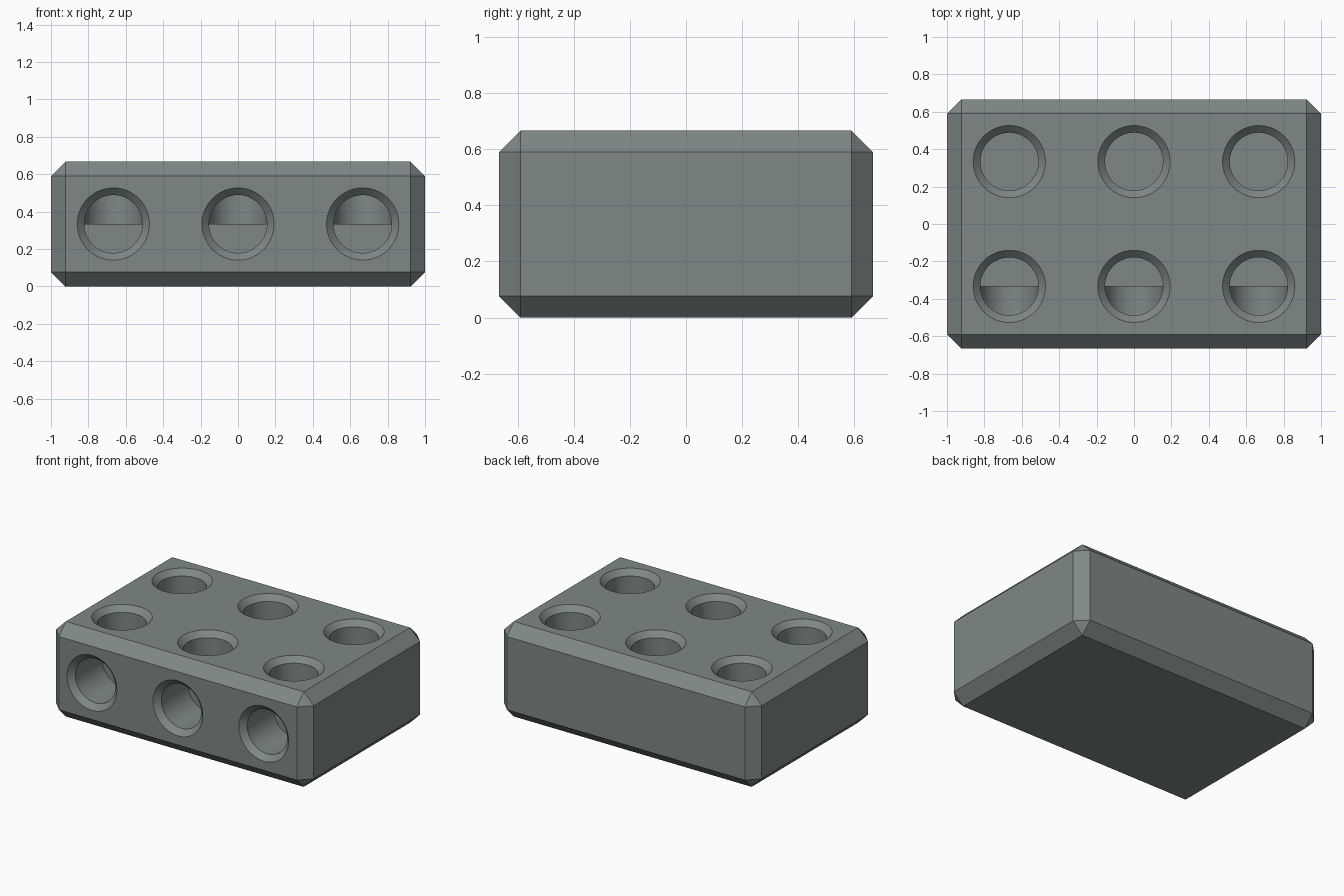
import bpy, bmesh, math
from mathutils import Matrix

if "Cube" in bpy.data.objects:
    bpy.data.objects.remove(bpy.data.objects["Cube"])

U = 1 / 3          # half of one grid cell
BEVEL = 0.077      # outer edge chamfer
R, LIP = 0.155, 0.038  # hole radius and countersink width
SEG = 64

grey = bpy.data.materials.new("slate grey")
grey.diffuse_color = (0.21, 0.245, 0.245, 1)
grey.use_nodes = True
grey.node_tree.nodes["Principled BSDF"].inputs["Base Color"].default_value = grey.diffuse_color


def make_object(name, bm):
    mesh = bpy.data.meshes.new(name)
    bmesh.ops.recalc_face_normals(bm, faces=bm.faces)
    bm.to_mesh(mesh)
    bm.free()
    mesh.materials.append(grey)
    ob = bpy.data.objects.new(name, mesh)
    bpy.context.collection.objects.link(ob)
    return ob


def hole_cutter(name, matrix):
    """Countersunk plug: flat end at the origin, mouth one half cell up."""
    over = 0.02
    profile = [(R, 0), (R, U - LIP), (R + LIP + over, U + over)]
    bm = bmesh.new()
    rings = [[bm.verts.new((r * math.cos(2 * math.pi * i / SEG),
                            r * math.sin(2 * math.pi * i / SEG), z))
              for i in range(SEG)] for r, z in profile]
    for a, b in zip(rings, rings[1:]):
        for i in range(SEG):
            j = (i + 1) % SEG
            bm.faces.new((a[i], a[j], b[j], b[i]))
    bm.faces.new(rings[0][::-1])
    bm.faces.new(rings[-1])
    bm.transform(matrix)
    ob = make_object(name, bm)
    ob.hide_render = True
    return ob


# Chamfered block
bm = bmesh.new()
bmesh.ops.create_cube(bm, size=1)
bm.transform(Matrix.Translation((0, 0, U)) @ Matrix.Diagonal((6 * U, 4 * U, 2 * U, 1)))
bmesh.ops.bevel(bm, geom=bm.edges[:], offset=BEVEL, segments=1, affect='EDGES')
block = make_object("block", bm)

# Six holes in the top, three in the front that open into the front top row
cutters = []
for x in (-2 * U, 0, 2 * U):
    for y in (-U, U):
        cutters.append(hole_cutter("top_hole_cutter", Matrix.Translation((x, y, U))))
    cutters.append(hole_cutter("front_hole_cutter", Matrix.Translation((x, -U, U))
                               @ Matrix.Rotation(math.pi / 2, 4, 'X')))

bpy.context.view_layer.objects.active = block
block.select_set(True)
for c in cutters:
    mod = block.modifiers.new("hole", 'BOOLEAN')
    mod.operation = 'DIFFERENCE'
    mod.solver = 'EXACT'
    mod.object = c
    bpy.ops.object.modifier_apply(modifier=mod.name)
for c in cutters:
    bpy.data.objects.remove(c, do_unlink=True)

# Smooth hole walls, crisp edges
bpy.ops.object.select_all(action='DESELECT')
block.select_set(True)
bpy.ops.object.shade_smooth_by_angle(angle=math.radians(30))
